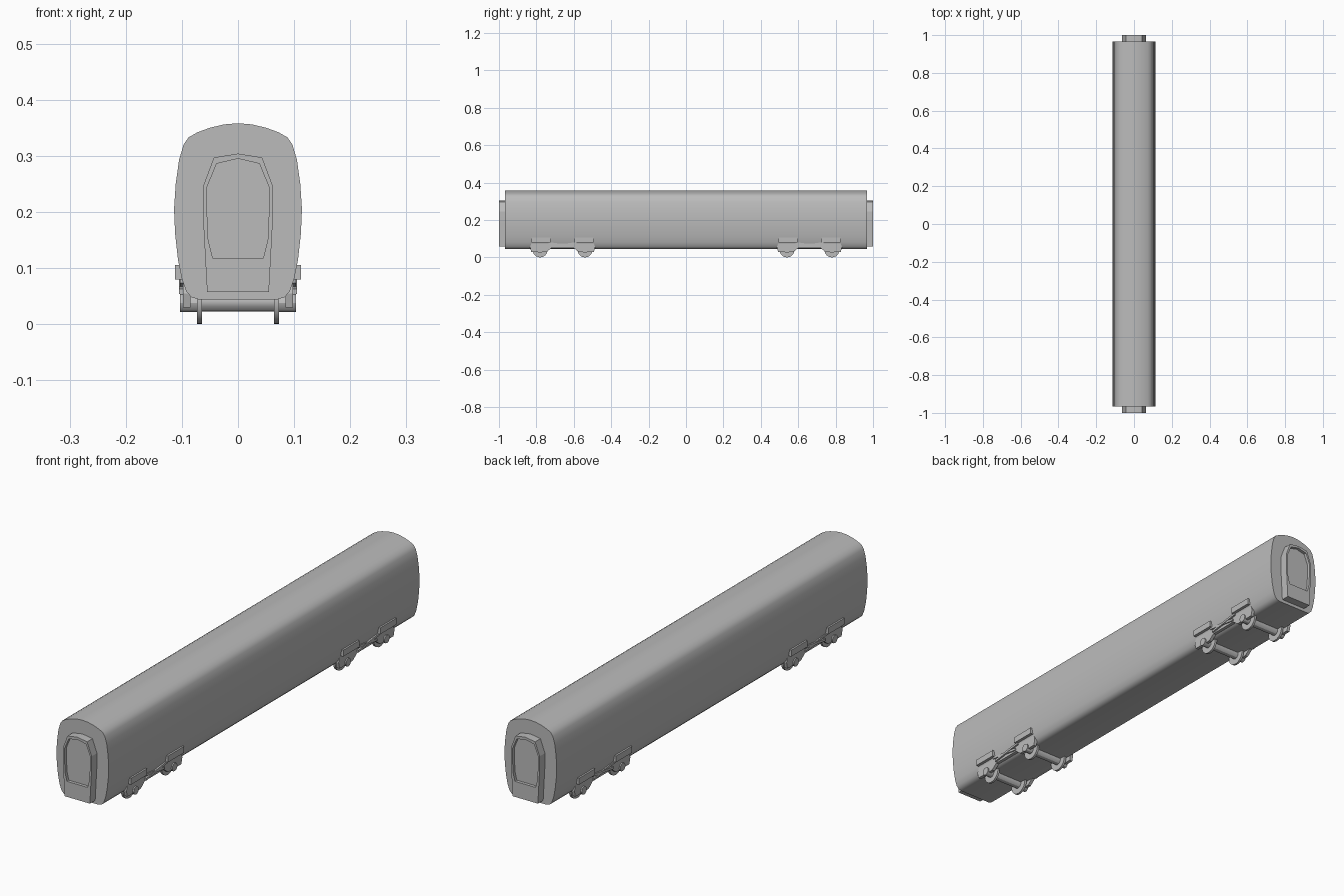
import bpy, bmesh, math

cube = bpy.data.objects.get("Cube")
if cube:
    bpy.data.objects.remove(cube, do_unlink=True)

grey = bpy.data.materials.new("plain grey")
grey.use_nodes = True
colour = (0.5, 0.5, 0.5, 1)
grey.diffuse_color = colour
grey.node_tree.nodes["Principled BSDF"].inputs["Base Color"].default_value = colour


def loft(name, sections, axis, angle=30):
    """Join matching 2D loops, given as (position, points), along an axis."""
    bm = bmesh.new()
    rings = []
    for pos, pts in sections:
        rings.append([bm.verts.new((pos, a, b) if axis == "x" else (a, pos, b))
                      for a, b in pts])
    n = len(rings[0])
    for r, s in zip(rings, rings[1:]):
        for i in range(n):
            j = (i + 1) % n
            bm.faces.new((r[i], r[j], s[j], s[i]))
    bm.faces.new(rings[0])
    bm.faces.new(rings[-1])
    bmesh.ops.recalc_face_normals(bm, faces=bm.faces)
    mesh = bpy.data.meshes.new(name)
    bm.to_mesh(mesh)
    bm.free()
    mesh.materials.append(grey)
    ob = bpy.data.objects.new(name, mesh)
    bpy.context.collection.objects.link(ob)
    bpy.ops.object.select_all(action="DESELECT")
    ob.select_set(True)
    bpy.context.view_layer.objects.active = ob
    bpy.ops.object.shade_smooth_by_angle(angle=math.radians(angle))
    return ob


def mirrored(half):
    """Close a half outline that runs from one end of its centre line to the other."""
    return half + [(-a, b) for a, b in reversed(half) if a > 0]


def prism(name, pts, lo, hi, axis="x", angle=30):
    return loft(name, [(lo, pts), (hi, pts)], axis, angle)


def circle(y, z, r, n=24):
    return [(y + r * math.cos(math.tau * i / n), z + r * math.sin(math.tau * i / n))
            for i in range(n)]


def rect(a, b, c, d):
    return [(a, c), (b, c), (b, d), (a, d)]


# Carriage shell
shell = mirrored([(0, 0.358), (0.025, 0.356), (0.05, 0.35), (0.072, 0.342),
                  (0.088, 0.333), (0.097, 0.32), (0.105, 0.293), (0.111, 0.25),
                  (0.114, 0.205), (0.112, 0.16), (0.107, 0.115), (0.1, 0.08),
                  (0.092, 0.058), (0.083, 0.048), (0.07, 0.044), (0, 0.044)])
prism("carriage_shell", shell, -0.967, 0.967, "y", 45)

# End gangways with a shallow recessed panel
outer = mirrored([(0, 0.304), (0.043, 0.297), (0.0625, 0.245), (0.0625, 0.195),
                  (0.059, 0.13), (0.055, 0.057)])
inner = mirrored([(0, 0.295), (0.038, 0.286), (0.055, 0.245), (0.055, 0.195),
                  (0.053, 0.15), (0.045, 0.118)])
for end, s in (("front", -1), ("back", 1)):
    loft(end + "_gangway", [(s * 0.95, outer), (s * 1.0, outer),
                            (s * 1.0, inner), (s * 0.988, inner)], "y", 20)

# Bogies
frame = mirrored([(0, 0.085), (0.06, 0.085), (0.075, 0.095), (0.16, 0.095),
                  (0.174, 0.055), (0.168, 0.03), (0.085, 0.03), (0.06, 0.05), (0, 0.05)])
for end, yc in (("front", -0.66), ("back", 0.66)):
    # Wheelsets
    for k in (-1, 1):
        yw = yc + k * 0.12
        prism(end + "_axle", circle(yw, 0.04, 0.017, 12), -0.066, 0.066)
        for s in (-1, 1):
            prism(end + "_wheel", circle(yw, 0.04, 0.04), s * 0.064, s * 0.073)
            prism(end + "_axle_box", circle(yw, 0.038, 0.016, 12), s * 0.07, s * 0.103)
            # Suspension block above each axle box
            a, b = sorted((yc + k * 0.065, yc + k * 0.165))
            prism(end + "_suspension_block", rect(a, b, 0.08, 0.105), s * 0.09, s * 0.112)
    # Side frames and slanted dampers
    for s in (-1, 1):
        prism(end + "_side_frame", [(yc + a, b) for a, b in frame], s * 0.085, s * 0.098)
        for k in (-1, 1):
            bar = [(yc + k * 0.075, 0.082), (yc + k * 0.075, 0.073),
                   (yc - k * 0.06, 0.054), (yc - k * 0.06, 0.063)]
            prism(end + "_damper", bar, s * 0.096, s * (0.104 + k * 0.001))
